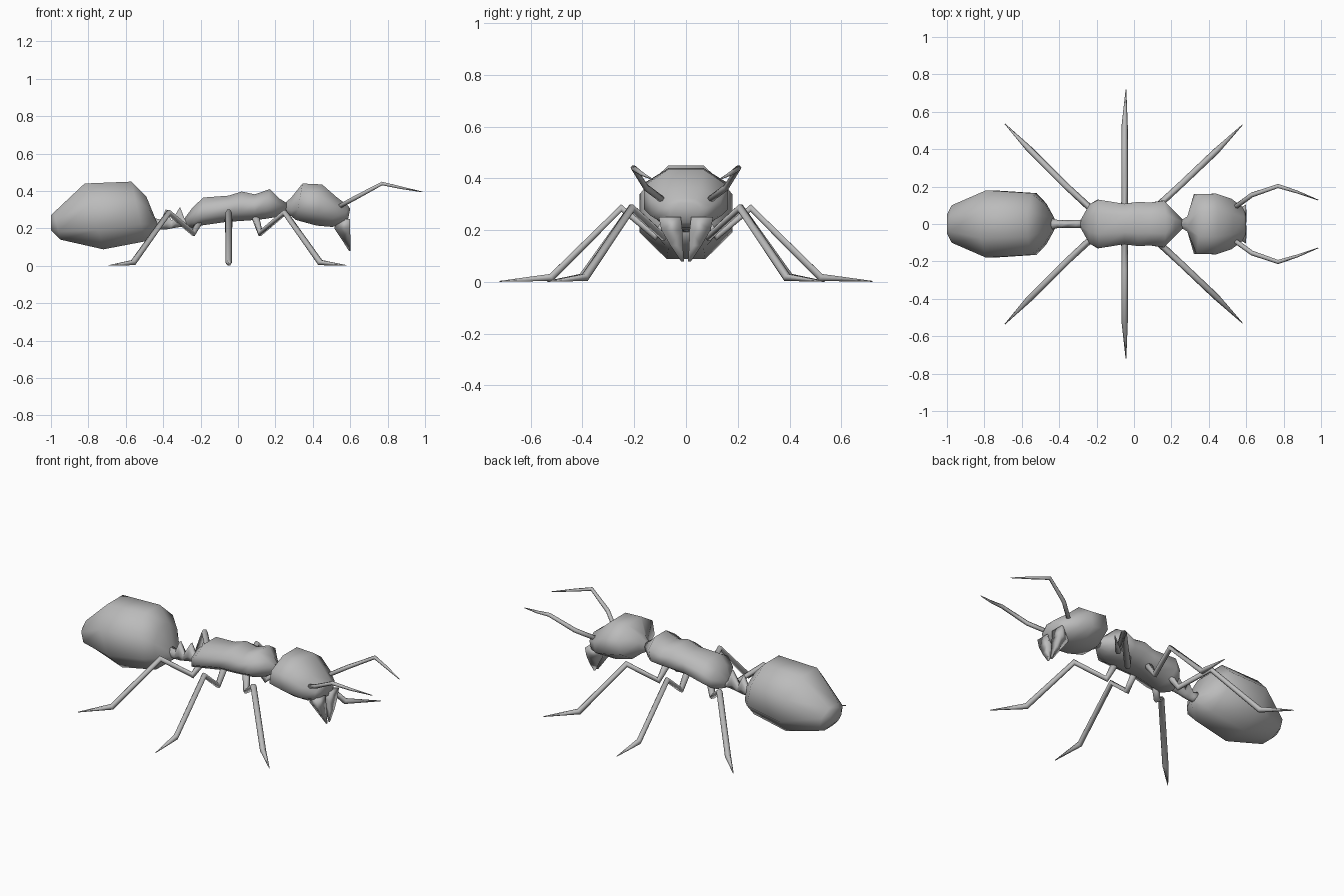
import bpy
import bmesh
from math import sin, cos, pi
from mathutils import Vector

if "Cube" in bpy.data.objects:
    bpy.data.objects.remove(bpy.data.objects["Cube"])

# Single body colour
grey = bpy.data.materials.new("plain grey")
grey.use_nodes = True
tone = (0.5, 0.5, 0.5, 1)
grey.diffuse_color = tone
grey.node_tree.nodes["Principled BSDF"].inputs["Base Color"].default_value = tone


def skin(name, rings):
    """Join successive vertex rings into a closed, smooth-shaded mesh."""
    bm = bmesh.new()
    loops = [[bm.verts.new(p) for p in ring] for ring in rings]
    n = len(loops[0])
    for a, b in zip(loops, loops[1:]):
        for i in range(n):
            j = (i + 1) % n
            bm.faces.new((a[i], a[j], b[j], b[i]))
    bm.faces.new(loops[0][::-1])
    bm.faces.new(loops[-1])
    bmesh.ops.recalc_face_normals(bm, faces=bm.faces)
    mesh = bpy.data.meshes.new(name)
    bm.to_mesh(mesh)
    bm.free()
    mesh.materials.append(grey)
    mesh.shade_smooth()
    obj = bpy.data.objects.new(name, mesh)
    bpy.context.collection.objects.link(obj)
    return obj


def body(name, sections, sides=8):
    """Loft slanted sections: top x, top z, bottom x, bottom z, half width."""
    rings = []
    k = cos(pi / sides)
    for xt, zt, xb, zb, w in sections:
        top, low = Vector((xt, 0, zt)), Vector((xb, 0, zb))
        mid, up = (top + low) / 2, (top - low) / (2 * k)
        side = Vector((0, w / k, 0))
        angles = [2 * pi * (i + 0.5) / sides for i in range(sides)]
        rings.append([mid + up * cos(a) + side * sin(a) for a in angles])
    return skin(name, rings)


def limb(name, path, radii, sides=6):
    """Tapered tube along a bent path."""
    pts = [Vector(p) for p in path]
    rings = []
    across = Vector((pts[-1].y - pts[0].y, pts[0].x - pts[-1].x, 0)).normalized()
    for i, p in enumerate(pts):
        before = (p - pts[max(i - 1, 0)]).normalized()
        after = (pts[min(i + 1, len(pts) - 1)] - p).normalized()
        t = (before + after).normalized()
        u = (across - t * across.dot(t)).normalized()
        v = t.cross(u)
        rings.append([p + radii[i] * (u * cos(2 * pi * s / sides) + v * sin(2 * pi * s / sides))
                      for s in range(sides)])
    return skin(name, rings)


# Abdomen
body("abdomen", [
    (-1.0, .27, -1.0, .19, .05), (-.985, .285, -.95, .14, .10),
    (-.82, .44, -.72, .088, .18), (-.57, .45, -.50, .13, .165),
    (-.49, .37, -.46, .16, .11), (-.445, .26, -.42, .195, .035)])

# Waist with two pointed nodes
body("waist", [
    (-.46, .26, -.45, .19, .035), (-.41, .245, -.41, .195, .022),
    (-.385, .305, -.38, .195, .02), (-.355, .24, -.355, .2, .022),
    (-.31, .315, -.325, .205, .02), (-.285, .25, -.29, .21, .022),
    (-.25, .26, -.25, .21, .03)])

# Thorax
body("thorax", [
    (-.285, .255, -.27, .205, .03), (-.24, .315, -.235, .20, .105),
    (-.185, .365, -.20, .215, .13), (-.05, .375, -.06, .235, .108),
    (.02, .397, .02, .24, .118), (.09, .382, .09, .245, .115),
    (.17, .41, .14, .25, .125), (.22, .36, .20, .26, .07),
    (.27, .33, .25, .285, .022)])

# Head
body("head", [
    (.25, .335, .25, .285, .02), (.285, .365, .285, .265, .04),
    (.345, .44, .31, .245, .16), (.45, .435, .42, .215, .162),
    (.53, .365, .50, .208, .135), (.59, .32, .56, .215, .09),
    (.60, .305, .585, .23, .06)])

# Paired parts on each side
for word, s in (("left", 1), ("right", -1)):
    # Mandible tapering down to a point
    levels = [(.53, .60, .02, .105, .25), (.515, .598, .014, .095, .20),
              (.555, .602, .012, .06, .14), (.594, .601, .008, .018, .078)]
    skin(word + "_mandible", [
        [(x0, s * (y0 + y1) / 2, z), (x1, s * y0, z), (x1, s * y1, z)]
        for x0, x1, y0, y1, z in levels])

    # Antenna
    limb(word + "_antenna",
         [(.52, s * .075, .305), (.63, s * .155, .365), (.77, s * .203, .44),
          (.87, s * .172, .418), (.985, s * .128, .395)],
         [.013, .013, .011, .008, .002])

    # Legs: hip, joint, knee, ankle and toe
    legs = {
        "front": [(.09, .05, .27), (.12, .09, .175), (.25, .21, .285), (.44, .39, .017), (.58, .53, .002)],
        "middle": [(-.05, .05, .27), (-.05, .12, .175), (-.05, .25, .285), (-.05, .52, .017), (-.043, .72, .002)],
        "hind": [(-.19, .05, .27), (-.24, .09, .175), (-.37, .21, .285), (-.56, .40, .017), (-.69, .535, .002)],
    }
    for place, path in legs.items():
        limb(f"{word}_{place}_leg", [(x, s * y, z) for x, y, z in path],
             [.022, .018, .017, .017, .002])
